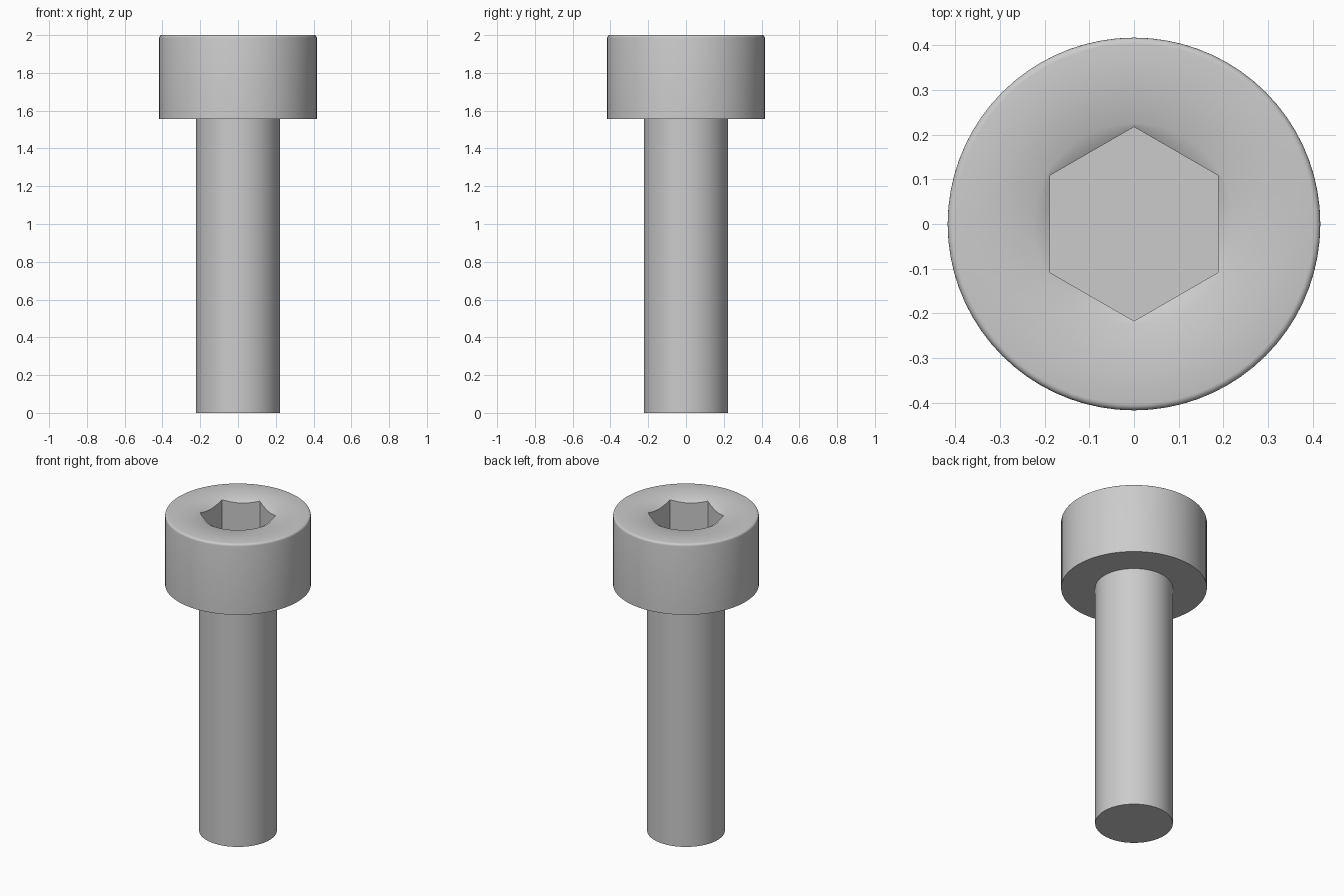
import bpy, bmesh
from math import sin, cos, tan, pi, radians

cube = bpy.data.objects.get("Cube")
if cube:
    bpy.data.objects.remove(cube)

SEGMENTS = 72
SHANK_R, HEAD_R = 0.222, 0.417
HEAD_BASE, TOP = 1.555, 2.0
FILLET = 0.014
FLAT_R = 0.188            # socket centre to flat
SINK_R = 0.225            # countersink at the top face
SOCKET_FLOOR = TOP - 0.23

steel = bpy.data.materials.new("steel grey")
steel.use_nodes = True
GREY = (0.6, 0.6, 0.6, 1)
steel.diffuse_color = GREY
steel.node_tree.nodes["Principled BSDF"].inputs["Base Color"].default_value = GREY


def circle(r, z):
    return lambda a: (r, z)


def hex_radius(a):
    # corners point along +y and -y
    return FLAT_R / cos((a + pi / 6) % (pi / 3) - pi / 6)


def socket_rim(a):
    # where the conical countersink meets the hexagonal walls
    r = hex_radius(a)
    return r, TOP - (SINK_R - r) * tan(radians(30))


def socket_floor(a):
    return hex_radius(a), SOCKET_FLOOR


def loft(name, rings, cap_start=False, cap_end=False):
    bm = bmesh.new()
    loops = []
    for ring in rings:
        loop = []
        for i in range(SEGMENTS):
            a = 2 * pi * i / SEGMENTS
            r, z = ring(a)
            loop.append(bm.verts.new((r * cos(a), r * sin(a), z)))
        loops.append(loop)
    for low, high in zip(loops, loops[1:]):
        for i in range(SEGMENTS):
            j = (i + 1) % SEGMENTS
            bm.faces.new((low[i], low[j], high[j], high[i]))
    if cap_start:
        bm.faces.new(loops[0][::-1])
    if cap_end:
        bm.faces.new(loops[-1])
    mesh = bpy.data.meshes.new(name)
    bm.to_mesh(mesh)
    bm.free()
    mesh.materials.append(steel)
    obj = bpy.data.objects.new(name, mesh)
    bpy.context.collection.objects.link(obj)
    bpy.ops.object.select_all(action='DESELECT')
    obj.select_set(True)
    bpy.context.view_layer.objects.active = obj
    bpy.ops.object.shade_smooth_by_angle(angle=radians(35))
    return obj


# Plain cylindrical shank
loft("shank", [circle(SHANK_R, 0), circle(SHANK_R, HEAD_BASE)], cap_start=True)

# Head: underside, wall, rounded rim, top face, countersink and hex socket
rim = [circle(HEAD_R - FILLET + FILLET * cos(t), TOP - FILLET + FILLET * sin(t))
       for t in (k * pi / 8 for k in range(5))]
loft("socket_head",
     [circle(SHANK_R, HEAD_BASE), circle(HEAD_R, HEAD_BASE)] + rim
     + [circle(SINK_R, TOP), socket_rim, socket_floor], cap_end=True)
